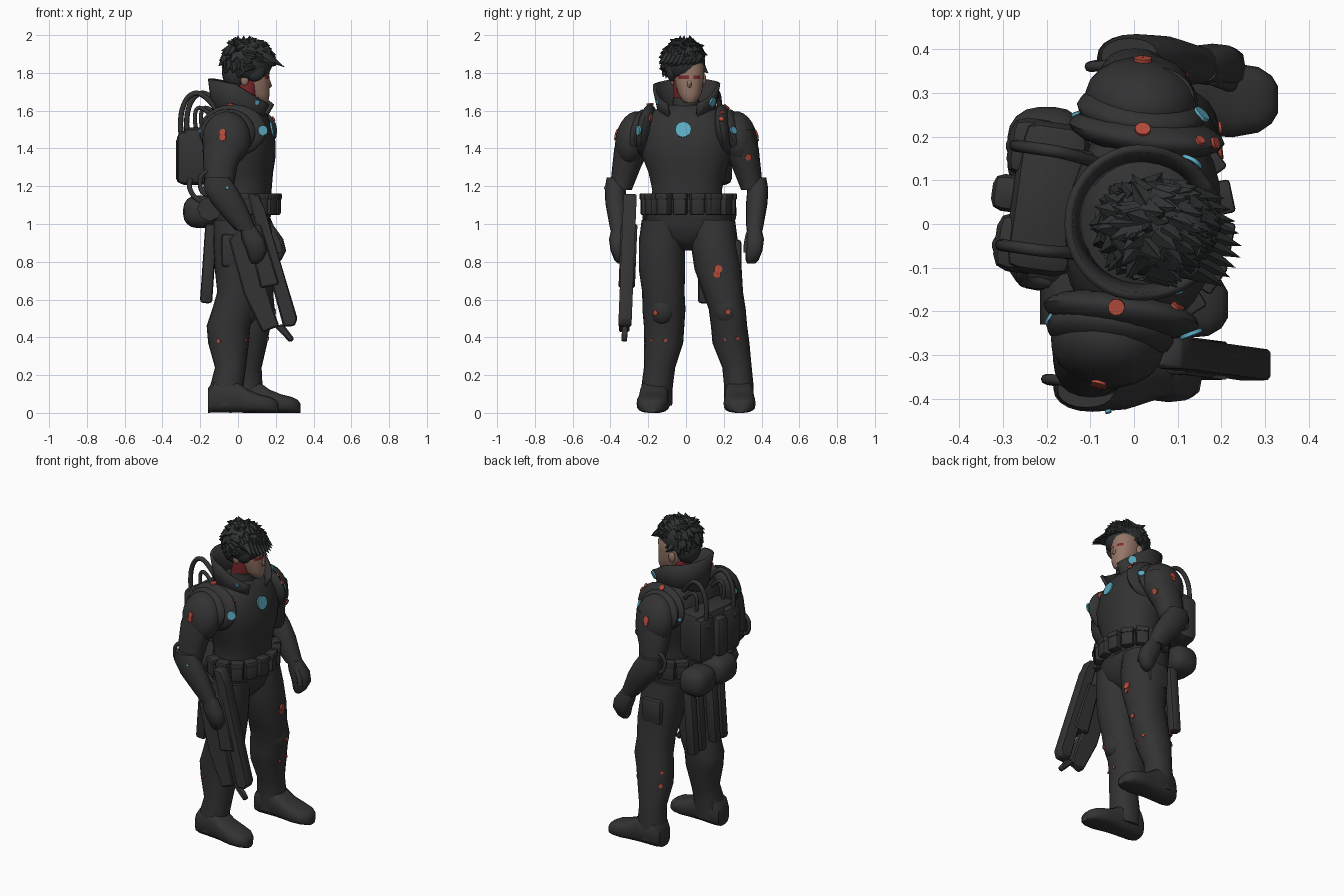
import bpy, bmesh, math, random
from mathutils import Vector, Matrix

if "Cube" in bpy.data.objects:
    bpy.data.objects.remove(bpy.data.objects["Cube"])
random.seed(4)
YAW = math.radians(-8)          # the upper body is twisted slightly


def material(name, rgb):
    m = bpy.data.materials.new(name)
    m.diffuse_color = (*rgb, 1)
    m.use_nodes = True
    m.node_tree.nodes["Principled BSDF"].inputs["Base Color"].default_value = m.diffuse_color
    return m


SUIT = material("charcoal suit", (0.033, 0.033, 0.033))
HAIR = material("black hair", (0.028, 0.031, 0.032))
SKIN = material("skin", (0.30, 0.18, 0.135))
BLUE = material("light blue", (0.11, 0.42, 0.56))
RED = material("signal red", (0.46, 0.07, 0.045))
EYE = material("dark red", (0.2, 0.02, 0.025))


def finish(bm, name, mat, yaw=0.0, angle=40):
    bmesh.ops.recalc_face_normals(bm, faces=bm.faces)
    me = bpy.data.meshes.new(name)
    bm.to_mesh(me)
    bm.free()
    me.materials.append(mat)
    me.shade_smooth()
    me.set_sharp_from_angle(angle=math.radians(angle))
    ob = bpy.data.objects.new(name, me)
    bpy.context.collection.objects.link(ob)
    ob.rotation_euler.z = yaw
    return ob


def spow(v, e):
    return math.copysign(abs(v) ** (2 / e), v)


def skin_rings(bm, rings, closed=True, cap=True):
    vs = [[bm.verts.new(p) for p in r] for r in rings]
    n = len(vs[0])
    for a, b in zip(vs, vs[1:]):
        for i in range(n if closed else n - 1):
            bm.faces.new((a[i], a[(i + 1) % n], b[(i + 1) % n], b[i]))
    if cap:
        bm.faces.new(vs[0])
        bm.faces.new(vs[-1])


def loft(name, rings, mat=SUIT, n=20, e=2.2, yaw=0.0):
    """Stack of horizontal ellipses (x, y, z, rx, ry)."""
    bm = bmesh.new()
    ang = [2 * math.pi * i / n for i in range(n)]
    skin_rings(bm, [[(x + rx * spow(math.cos(a), e), y + ry * spow(math.sin(a), e), z) for a in ang]
                    for x, y, z, rx, ry in rings])
    return finish(bm, name, mat, yaw, 50)


def ball(name, c, r, mat=SUIT, yaw=0.0, roll=0.0):
    bm = bmesh.new()
    bmesh.ops.create_uvsphere(bm, u_segments=20, v_segments=12, radius=1, matrix=Matrix.Translation(c)
                              @ Matrix.Rotation(roll, 4, 'X') @ Matrix.Diagonal((*r, 1)))
    return finish(bm, name, mat, yaw)


def box(name, c, s, mat=SUIT, yaw=0.0, turn=0.0, tilt=0.0, bevel=0.012, seg=2):
    bm = bmesh.new()
    bmesh.ops.create_cube(bm, size=1, matrix=Matrix.Translation(c) @ Matrix.Rotation(turn, 4, 'Z')
                          @ Matrix.Rotation(tilt, 4, 'Y') @ Matrix.Diagonal((*s, 1)))
    bmesh.ops.bevel(bm, geom=bm.edges[:], offset=bevel, segments=seg, profile=0.5, affect='EDGES')
    return finish(bm, name, mat, yaw)


def plate(name, pts, y0, y1, mat=SUIT, lean=0.0):
    """Side profile (x, z) extruded along y, leaning outwards towards the bottom."""
    bm = bmesh.new()
    skin_rings(bm, [[(x, y - lean * (.8 - z), z) for x, z in pts] for y in (y0, y1)])
    bmesh.ops.bevel(bm, geom=bm.edges[:], offset=0.008, segments=1, affect='EDGES')
    return finish(bm, name, mat)


def pipe(name, pts, r, yaw=0.0):
    cu = bpy.data.curves.new(name, 'CURVE')
    cu.dimensions, cu.bevel_depth, cu.bevel_resolution = '3D', r, 2
    cu.use_fill_caps = True
    sp = cu.splines.new('NURBS')
    sp.points.add(len(pts) - 1)
    for p, q in zip(sp.points, pts):
        p.co = (*q, 1)
    sp.use_endpoint_u, sp.order_u, sp.resolution_u = True, 3, 5
    cu.materials.append(SUIT)
    ob = bpy.data.objects.new(name, cu)
    bpy.context.collection.objects.link(ob)
    ob.rotation_euler.z = yaw


# Torso, neck and pelvis
loft("torso", [(.03, .01, 1.04, .14, .20), (.03, .01, 1.18, .145, .185), (.027, .01, 1.27, .155, .205),
               (.024, .008, 1.35, .17, .235), (.018, .005, 1.43, .178, .25), (.012, .005, 1.52, .165, .24),
               (.01, .005, 1.58, .14, .2), (.01, .005, 1.63, .10, .13)], n=28, yaw=YAW)
loft("throat", [(.03, 0, 1.58, .085, .08), (.045, 0, 1.67, .07, .068)])
loft("neck", [(.03, 0, 1.64, .064, .066), (.05, 0, 1.76, .064, .068)], EYE)
loft("pelvis", [(.02, .01, .86, .06, .06), (.02, .01, .93, .125, .17), (.02, .015, 1.0, .145, .23),
                (.03, .015, 1.1, .15, .225)], n=24)

# High flared collar, open at the front
bm = bmesh.new()
arc = [math.radians(30 + 300 * i / 30) for i in range(31)]
rows = []
for k in (0, .5, 1):
    rows.append([(.012 + (.135 + .028 * k) * math.cos(a) + .025 * k * max(0, math.cos(a)),
                  .005 + (.135 + .035 * k) * math.sin(a),
                  1.55 + k * (.19 - .12 * max(0, math.cos(a)) + .03 * max(0, -math.cos(a)))) for a in arc])
skin_rings(bm, rows, closed=False, cap=False)
collar = finish(bm, "collar", SUIT, YAW)
sol = collar.modifiers.new("thickness", 'SOLIDIFY')
sol.thickness, sol.offset = .018, 0

# Shoulder armour in layers
for s, side in ((1, "left"), (-1, "right")):
    ball(side + "_shoulder_band", (.0, s * .21, 1.495), (.18, .05, .14), yaw=YAW, roll=s * .15)
    ball(side + "_shoulder_band_outer", (-.02, s * .255, 1.48), (.148, .052, .132), yaw=YAW, roll=s * .25)
    ball(side + "_shoulder_dome", (-.022, s * .285, 1.45), (.13, .093, .148), yaw=YAW, roll=s * .2)

# Arms and hands: x offset, side sign
for s, dx, side in ((1, .10, "left"), (-1, 0, "right")):
    y = lambda v: s * v + (.005 if s > 0 else 0)
    loft(side + "_upper_arm", [(-.06 + dx, y(.27), 1.5, .10, .085), (-.075 + dx, y(.285), 1.4, .112, .095),
                               (-.095 + dx, y(.315), 1.3, .09, .076), (-.10 + dx, y(.345), 1.18, .075, .058)])
    loft(side + "_forearm", [(-.11 + dx, y(.378), 1.245, .065, .042), (-.095 + dx, y(.375), 1.19, .09, .055),
                             (-.05 + dx, y(.37), 1.11, .09, .057), (.02 + dx, y(.36), 1.0, .065, .047),
                             (.045 + dx, y(.358), .965, .055, .042)])
    loft(side + "_hand", [(.05 + dx, y(.355), .99, .04, .035), (.08 + dx, y(.36), .92, .06, .048),
                          (.10 + dx, y(.355), .86, .055, .045), (.095 + dx, y(.345), .81, .035, .035),
                          (.09 + dx, y(.34), .79, .018, .02)], n=12, e=3)
    pipe(side + "_thumb", [(.08 + dx, y(.33), .95), (.12 + dx, y(.315), .9), (.12 + dx, y(.315), .85)], .018)
    pipe(side + "_elbow_cable", [(-.14 + dx, y(.36), 1.29), (-.195 + dx, y(.355), 1.27), (-.205 + dx, y(.355), 1.2),
                                 (-.18 + dx, y(.36), 1.15), (-.10 + dx, y(.37), 1.14)], .012)

# Legs and boots
loft("right_leg", [(.01, -.12, 1.02, .14, .115), (.005, -.127, .9, .138, .123), (.005, -.127, .76, .128, .123),
                   (-.0, -.12, .64, .11, .112), (-.02, -.117, .55, .116, .114), (-.05, -.116, .46, .116, .107),
                   (-.05, -.118, .37, .108, .103), (-.04, -.14, .24, .082, .083), (-.06, -.153, .14, .088, .083),
                   (-.06, -.156, .04, .09, .083)])
loft("left_leg", [(.03, .14, 1.02, .14, .12), (.05, .15, .9, .138, .126), (.065, .17, .76, .13, .125),
                  (.075, .195, .64, .112, .107), (.075, .218, .55, .118, .098), (.06, .228, .46, .112, .096),
                  (.05, .238, .37, .105, .098), (.045, .27, .24, .08, .078), (.045, .28, .14, .085, .078),
                  (.045, .28, .04, .088, .078)])


def boot(name, x0, y0, y1):
    bm = bmesh.new()
    rings = []
    for t, w, h in ((0, .055, .13), (.03, .078, .17), (.15, .078, .17), (.21, .08, .125),
                    (.27, .085, .10), (.33, .075, .085), (.36, .055, .07), (.375, .03, .05)):
        yc = y0 + (y1 - y0) * t / .375
        rings.append([(x0 + t, yc + w * spow(math.cos(a), 2.8), h / 2 * (1 + spow(math.sin(a), 3)))
                      for a in [2 * math.pi * i / 18 for i in range(18)]])
    skin_rings(bm, rings)
    finish(bm, name, SUIT)


boot("right_boot", -.16, -.155, -.185)
boot("left_boot", -.045, .28, .285)
ball("right_knee_pad", (.045, -.125, .55), (.06, .07, .085))
ball("left_knee_pad", (.14, .215, .55), (.055, .07, .085))
box("right_thigh_pouch", (-.03, -.22, .86), (.12, .06, .18), bevel=.025)
box("left_thigh_pouch", (.05, .265, .84), (.14, .06, .16), bevel=.025)

# Belt with a row of pouches
loft("belt", [(.03, .012, 1.07, .155, .222), (.03, .012, 1.155, .155, .216)], n=28)
for i, a in enumerate((-112, -85, -58, -34, -11, 12, 36, 60, 86, 112, 135)):
    a = math.radians(a)
    p = (.03 + .168 * math.cos(a), .012 + .225 * math.sin(a))
    box(f"belt_pouch_{i}", (*p, 1.102), (.055, .072, .11), turn=a)
    box(f"belt_pouch_flap_{i}", (*p, 1.145), (.064, .077, .035), turn=a, bevel=.008)

# Rear rolls and hanging tubes
for i, yy in enumerate((.165, -.05)):
    box(f"rear_roll_{i}", (-.2, yy, 1.065), (.18, .205, .172), bevel=.07, seg=4)
    for j in (-.037, .037):
        box(f"hanging_tube_{i}_{j > 0}", (-.155, yy - .035 + j, .79), (.065, .06, .42), tilt=.07, bevel=.018)
pipe("hip_roll", [(-.15, -.23, 1.08), (-.15, -.13, 1.08), (-.15, -.05, 1.08)], .065)

# Backpack with pipes
box("backpack_core", (-.205, .03, 1.36), (.16, .35, .30), yaw=YAW, bevel=.04)
for i, yy in enumerate((-.08, .14)):
    box(f"backpack_tank_{i}", (-.25, yy, 1.35), (.12, .135, .285), yaw=YAW, bevel=.035)
box("backpack_centre", (-.27, .03, 1.34), (.125, .085, .25), yaw=YAW, bevel=.025)
for i, yy in enumerate((-.09, .14)):
    pipe(f"backpack_pipe_{i}", [(-.285, yy, 1.42), (-.305, yy, 1.55), (-.26, yy, 1.685), (-.17, yy, 1.70),
                                (-.10, yy * .9, 1.60)], .014, YAW)
    pipe(f"backpack_hose_{i}", [(-.20, yy, 1.45), (-.23, yy, 1.57), (-.19, yy, 1.64), (-.12, yy, 1.56)], .011, YAW)
    ball(f"pipe_socket_{i}", (-.29, yy, 1.44), (.026, .026, .026), yaw=YAW)
pipe("waist_hose", [(-.22, -.11, 1.26), (-.25, -.16, 1.22), (-.21, -.17, 1.13), (-.14, -.15, 1.1)], .014, YAW)

# Long weapon in the right hand
plate("weapon_upper", [(.05, 1.16), (.11, 1.16), (.14, 1.08), (.315, .50), (.30, .46), (.24, .455)],
      -.345, -.275, lean=.04)
plate("weapon_lower", [(-.05, .92), (.04, .99), (.218, .46), (.13, .425), (.03, .63)], -.34, -.285, lean=.04)
plate("weapon_bridge", [(.04, 1.0), (.12, 1.0), (.22, .68), (.12, .66)], -.352, -.265, lean=.04)
plate("weapon_tip", [(.19, .46), (.24, .47), (.30, .39), (.275, .372)], -.325, -.295, lean=.04)

# Head: the eye strip is coloured by height and direction
head = loft("head", [(.13, .02, 1.64, .02, .022), (.112, .02, 1.655, .05, .042), (.096, .02, 1.69, .072, .062),
                     (.08, .018, 1.74, .088, .074), (.078, .016, 1.768, .09, .078), (.078, .016, 1.785, .087, .08),
                     (.08, .015, 1.83, .09, .083), (.07, 0, 1.9, .08, .07)], SKIN, n=24)
head.data.materials.append(EYE)
for f in head.data.polygons:
    if 1.77 < f.center.z < 1.783 and f.normal.x > .35 and .01 < abs(f.center.y - .018) < .06:
        f.material_index = 1
plate("nose", [(.147, 1.775), (.166, 1.772), (.183, 1.725), (.155, 1.718)], .007, .03, SKIN)
for s in (1, -1):
    ball("ear", (.035, .012 + s * .082, 1.765), (.022, .013, .032), SKIN)

# Hair: cap plus locks lying back on the head, swept to the front and to one side
HC = Vector((.052, -.012, 1.86))
ball("hair_cap", HC, (.132, .112, .114), HAIR)
ball("hair_nape", (-.01, -.005, 1.80), (.075, .085, .09), HAIR)
ball("hair_side_lock", (.09, -.075, 1.82), (.055, .03, .065), HAIR)
bm = bmesh.new()


def lock(p, v, length, r=.032):
    length = min(length, (2.0 - p.z) / max(v.z, .01))
    bmesh.ops.create_cone(bm, cap_ends=True, segments=5, radius1=r, radius2=0, depth=length,
                          matrix=Matrix.Translation(p + v * length / 2) @ v.to_track_quat('Z', 'Y').to_matrix().to_4x4())


for i in range(150):
    z = random.uniform(-.4, 1)
    a = random.uniform(-math.pi, math.pi)
    if z < .15 and abs(a) < 1.35:
        z = random.uniform(.15, .5)
    k = math.sqrt(1 - z * z)
    d = Vector((k * math.cos(a), k * math.sin(a), z))
    p = HC + Vector((d.x * .117, d.y * .096, d.z * .097))
    sweep = Vector((.75, -.55, -.1 - .7 * max(0, d.x))) if d.x > -.2 else Vector((-.1, -.2, -.9))
    lock(p, (d * .6 + (sweep - d * sweep.dot(d))).normalized(), random.uniform(.045, .065))
for i in range(9):              # fringe
    yy = -.10 + .02 * i
    lock(Vector((.15 - 2.5 * (yy + .02) ** 2, yy, 1.885)),
         Vector((.8, -.25 + 3 * (yy + .02), -.45)).normalized(), .12 - .4 * abs(yy + .03), .03)
for x, yy in ((.03, -.01), (.06, .02), (.0, -.03)):       # crown tufts
    lock(Vector((x, yy, 1.94)), Vector((0, 0, 1)), .06)
finish(bm, "hair_locks", HAIR, angle=30)

# Coloured lights and marks, dropped on the surface along a view direction
V = Vector
views = {"+x": (lambda a, b: V((2, a, b)), V((-1, 0, 0))), "-x": (lambda a, b: V((-2, a, b)), V((1, 0, 0))),
         "-y": (lambda a, b: V((a, -2, b)), V((0, 1, 0))), "+y": (lambda a, b: V((a, 2, b)), V((0, -1, 0))),
         "+z": (lambda a, b: V((a, b, 3)), V((0, 0, -1)))}
marks = [
    (BLUE, "+x", [(-.015, 1.5, .042), (-.25, 1.495, .027), (.25, 1.495, .021), (.13, 1.65, .012)]),
    (BLUE, "-y", [(.1, 1.645, .013), (-.06, 1.19, .007)]),
    (BLUE, "+y", [(.13, 1.645, .026)]),
    (BLUE, "-x", [(.25, 1.47, .01), (-.215, 1.49, .018)]),
    (RED, "+x", [(-.19, 1.555, .014), (.185, 1.555, .014), (.33, 1.355, .018), (.17, .76, .022), (.165, .735, .019),
                 (-.16, .53, .013), (.22, .535, .014), (-.18, .385, .008), (-.11, .385, .009), (.205, .39, .008),
                 (.27, .395, .009)]),
    (RED, "-y", [(-.08, 1.485, .017), (-.08, 1.46, .018), (-.1, .38, .01)]),
    (RED, "+y", [(.02, 1.475, .02), (.02, 1.455, .016), (-.03, .47, .011), (-.03, .39, .013)]),
    (RED, "+z", [(.02, .215, .018), (-.04, -.19, .019), (.15, .19, .012), (.095, -.19, .012)])]
bpy.context.view_layer.update()
deps = bpy.context.evaluated_depsgraph_get()
for mat, view, spots in marks:
    bm = bmesh.new()
    start, way = views[view]
    for a, b, r in spots:
        hit, loc, nor, *_ = bpy.context.scene.ray_cast(deps, start(a, b), way)
        if hit:
            nor = -nor if nor.dot(way) > 0 else nor
            bmesh.ops.create_cone(bm, cap_ends=True, segments=12, radius1=r, radius2=r, depth=.009,
                                  matrix=Matrix.Translation(loc + nor * .002)
                                  @ nor.to_track_quat('Z', 'Y').to_matrix().to_4x4())
    finish(bm, "marks_" + mat.name.replace(" ", "_"), mat)
